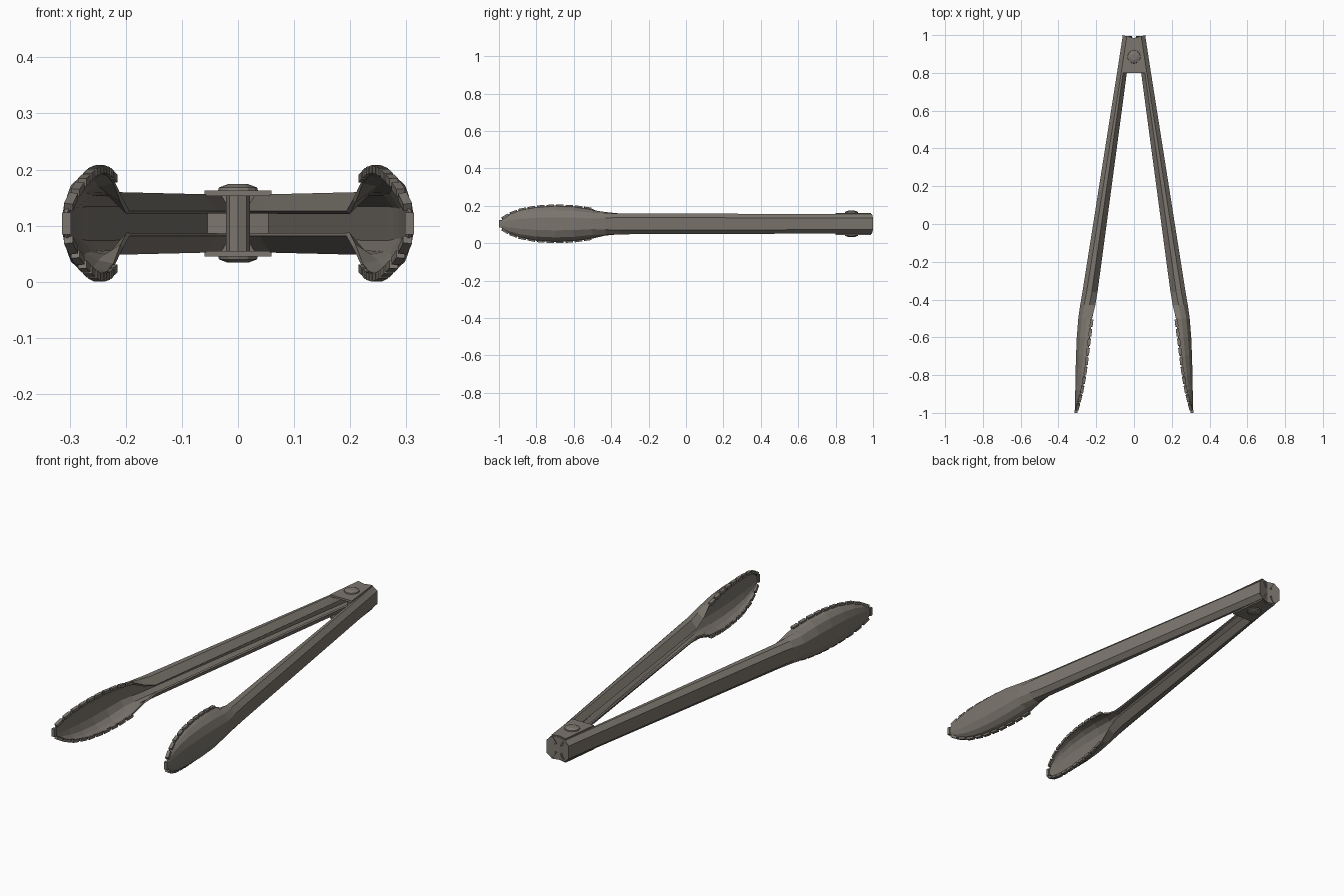
import bpy, bmesh
from mathutils import Vector, Matrix

ZC = 0.104      # mid height of the tongs

cube = bpy.data.objects.get("Cube")
if cube:
    bpy.data.objects.remove(cube)

steel = bpy.data.materials.new("warm grey steel")
steel.use_nodes = True
colour = (0.2, 0.18, 0.155, 1)
steel.diffuse_color = colour
steel.node_tree.nodes["Principled BSDF"].inputs["Base Color"].default_value = colour


def finish(name, bm, mirror=True, thick=0):
    mesh = bpy.data.meshes.new(name)
    bm.to_mesh(mesh)
    bm.free()
    mesh.materials.append(steel)
    ob = bpy.data.objects.new(name, mesh)
    bpy.context.collection.objects.link(ob)
    if thick:
        mod = ob.modifiers.new("Sheet", 'SOLIDIFY')
        mod.thickness = thick
        mod.offset = -1
    if mirror:
        mod = ob.modifiers.new("Mirror", 'MIRROR')
        mod.use_mirror_merge = False
    return ob


# Stations along one arm: y, outer x, half height, depth, bowl blend
stations = [
    (0.995, 0.06, 0.052, 0.05, 0), (0.8, 0.09, 0.052, 0.052, 0),
    (-0.36, 0.273, 0.056, 0.08, 0), (-0.43, 0.285, 0.065, 0.08, 0.5),
    (-0.5, 0.295, 0.079, 0.073, 1), (-0.6, 0.303, 0.093, 0.068, 1),
    (-0.7, 0.307, 0.097, 0.06, 1), (-0.8, 0.31, 0.091, 0.05, 1),
    (-0.88, 0.311, 0.076, 0.036, 1), (-0.94, 0.312, 0.055, 0.022, 1),
    (-0.975, 0.312, 0.034, 0.012, 1), (-0.993, 0.312, 0.012, 0.006, 1),
]


def section(y, xo, h, w, b):
    """Open channel that turns into a shallow spoon as b goes to 1."""
    channel = [(w, 0.022), (0.62 * w, h), (0.022, h), (0, 0.6 * h)]
    spoon = [(w, h), (0.6 * w, 0.93 * h), (0.25 * w, 0.75 * h), (0, 0.36 * h)]
    half = [Vector(c).lerp(Vector(s), b) for c, s in zip(channel, spoon)]
    top = [(xo - p.x, y, ZC + p.y) for p in half]
    return top + [(x, y, 2 * ZC - z) for x, y, z in reversed(top)]


# Arm and gripping bowl in one sheet
bm = bmesh.new()
rings = [[bm.verts.new(p) for p in section(*s)] for s in stations]
for r0, r1 in zip(rings, rings[1:]):
    for i in range(len(r0) - 1):
        bm.faces.new((r0[i], r1[i], r1[i + 1], r0[i + 1]))
finish("arm_and_bowl", bm, thick=0.008)

# Scalloped teeth round the rim of the bowl
rim = [Vector((xo - w, y, ZC + h)) for y, xo, h, w, b in stations if b == 1]
rim += [Vector((p.x, p.y, 2 * ZC - p.z)) for p in reversed(rim)]
lengths = [(q - p).length for p, q in zip(rim, rim[1:])]
total = sum(lengths)


def along(d):
    for p, q, n in zip(rim, rim[1:], lengths):
        if d <= n:
            return p.lerp(q, d / n), (q - p).normalized()
        d -= n
    return rim[-1], (rim[-1] - rim[-2]).normalized()


bm = bmesh.new()
count = 21
for k in range(count):
    pos, t = along(total * (k + 0.5) / count)
    side = Vector((1, 0, 0))
    side = (side - t * side.dot(t)).normalized()
    out = t.cross(side)
    frame = Matrix((side, t, out)).transposed().to_4x4()
    size = Matrix.Diagonal((0.016, total / count * 0.76, 0.014, 1))
    bmesh.ops.create_cube(bm, size=1, matrix=Matrix.Translation(pos) @ frame @ size)
finish("rim_teeth", bm)


def slab(name, pts, shift):
    """Extrude one polygon into a thin plate."""
    bm = bmesh.new()
    face = bm.faces.new([bm.verts.new(p) for p in pts])
    new = bmesh.ops.extrude_face_region(bm, geom=[face])["geom"]
    bmesh.ops.translate(bm, vec=shift, verts=[v for v in new if isinstance(v, bmesh.types.BMVert)])
    bmesh.ops.recalc_face_normals(bm, faces=bm.faces)
    return finish(name, bm)


# Overlapping hinge plates above and below
for name, s in (("upper", 1), ("lower", -1)):
    z = ZC + s * 0.049
    slab(name + "_hinge_plate",
         [(0, 0.8, z), (0.06, 0.8, z), (0.038, 0.99, z), (0, 0.98, z)], (0, 0, s * 0.01))

# Faceted end caps meeting in a shallow notch
outline = [(0, 0.056), (0.038, 0.052), (0.06, 0.031)]
outline += [(x, -z) for x, z in reversed(outline)]
slab("end_cap", [(x, 0.985 + x * 0.25, ZC + z) for x, z in outline], (0, -0.012, 0))

# Pivot post with low domed rivet heads
bm = bmesh.new()
spot = Vector((0, 0.885, ZC))
bmesh.ops.create_cone(bm, cap_ends=True, segments=8, radius1=0.021, radius2=0.021,
                      depth=0.11, matrix=Matrix.Translation(spot))
for s in (1, -1):
    turn = Matrix.Rotation(0 if s > 0 else 3.14159, 4, 'X')
    for r1, r2, z0, z1 in ((0.036, 0.034, 0.056, 0.064), (0.034, 0.018, 0.064, 0.07)):
        mat = Matrix.Translation(spot) @ turn @ Matrix.Translation((0, 0, (z0 + z1) / 2))
        bmesh.ops.create_cone(bm, cap_ends=True, segments=12, radius1=r1, radius2=r2,
                              depth=z1 - z0, matrix=mat)
finish("pivot_rivet", bm, mirror=False)
